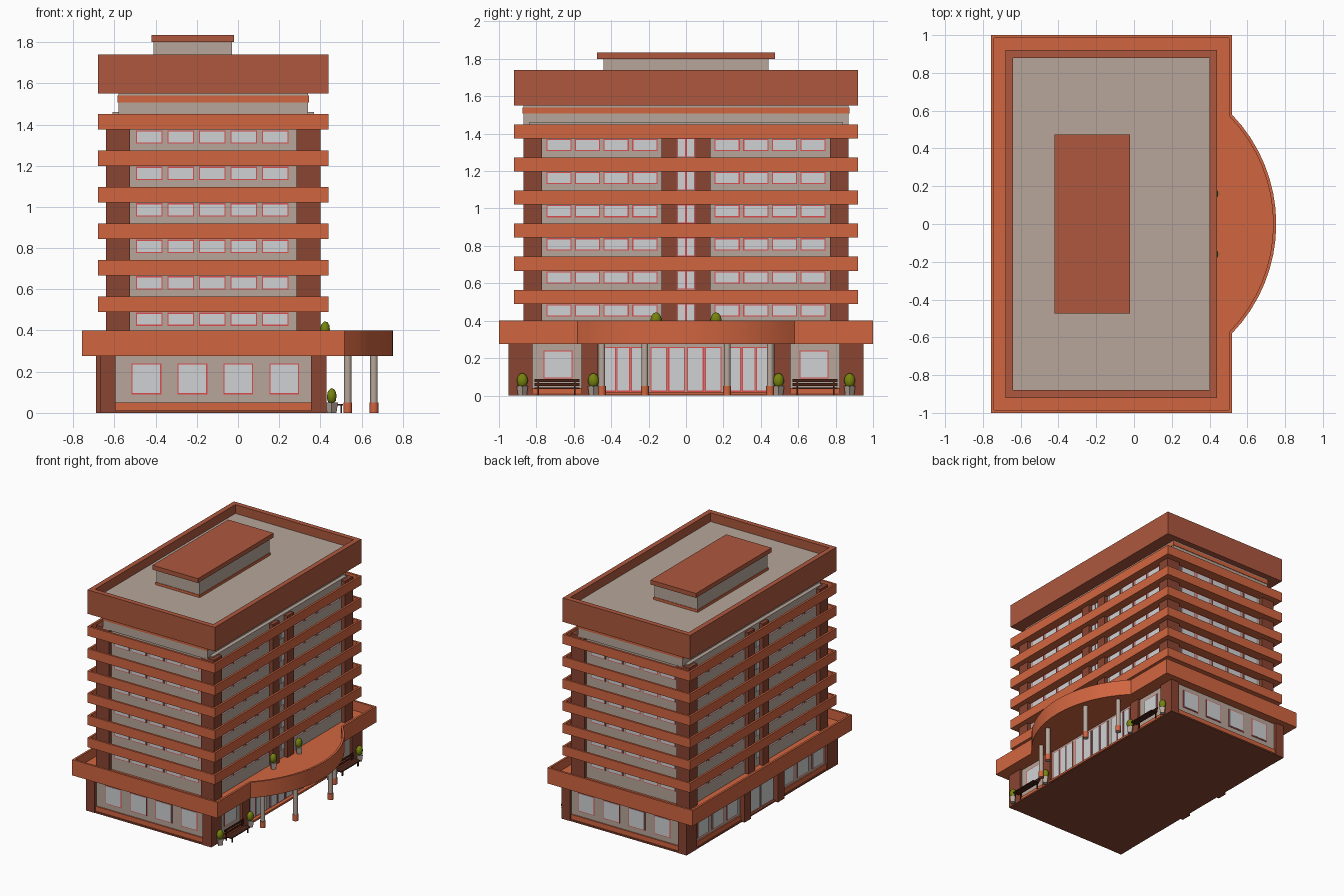
import bpy, bmesh, math
from mathutils import Matrix

cube = bpy.data.objects.get("Cube")
if cube:
    bpy.data.objects.remove(cube)


def material(name, r, g, b):
    m = bpy.data.materials.new(name)
    m.use_nodes = True
    col = tuple((c / 255) ** 2.2 for c in (r, g, b)) + (1,)
    m.diffuse_color = col
    m.node_tree.nodes["Principled BSDF"].inputs["Base Color"].default_value = col
    return m


ORANGE = material("terracotta_orange", 208, 101, 66)
RUST = material("rust_parapet", 172, 88, 64)
BROWN = material("brown_pier", 136, 70, 52)
BEIGE = material("beige_plaster", 182, 165, 153)
GLASS = material("pale_glass", 206, 208, 210)
RED = material("red_frame", 218, 78, 78)
GREEN = material("olive_leaf", 118, 130, 22)
WOOD = material("dark_wood", 74, 40, 30)
CX = -0.12


def finish(name, bm, *mats):
    me = bpy.data.meshes.new(name)
    bm.to_mesh(me)
    bm.free()
    for m in mats:
        me.materials.append(m)
    ob = bpy.data.objects.new(name, me)
    bpy.context.collection.objects.link(ob)
    return ob


def boxes(name, mat, items):
    """One object from boxes given as (x0, x1, y0, y1, z0, z1)."""
    bm = bmesh.new()
    for x0, x1, y0, y1, z0, z1 in items:
        mid = Matrix.Translation(((x0 + x1) / 2, (y0 + y1) / 2, (z0 + z1) / 2))
        size = Matrix.Diagonal((abs(x1 - x0), abs(y1 - y0), abs(z1 - z0), 1))
        bmesh.ops.create_cube(bm, size=1, matrix=mid @ size)
    return finish(name, bm, mat)


def block(hx, hy, z0, z1):
    return (CX - hx, CX + hx, -hy, hy, z0, z1)


def rect(hx, hy):
    return [(CX - hx, -hy), (CX + hx, -hy), (CX + hx, hy), (CX - hx, hy)]


def tray(name, outline, z0, z1, rim, depth, mat, floor_mat):
    """Slab with a raised rim around a sunken floor."""
    bm = bmesh.new()
    base = bm.faces.new([bm.verts.new((x, y, z0)) for x, y in outline])
    top = bmesh.ops.extrude_face_region(bm, geom=[base], use_keep_orig=True)["geom"]
    bmesh.ops.translate(bm, vec=(0, 0, z1 - z0),
                        verts=[v for v in top if isinstance(v, bmesh.types.BMVert)])
    bmesh.ops.recalc_face_normals(bm, faces=bm.faces)
    face = max(bm.faces, key=lambda f: f.calc_center_median().z)
    bmesh.ops.inset_region(bm, faces=[face], thickness=rim, use_even_offset=True)
    floor = bmesh.ops.extrude_discrete_faces(bm, faces=[face])["faces"][0]
    bmesh.ops.translate(bm, vec=(0, 0, -depth), verts=floor.verts)
    floor.material_index = 1
    return finish(name, bm, mat, floor_mat)


def on_wall(side, u0, u1, z0, z1, d0, d1):
    """Box on a wall: u runs along the wall, d is distance out from the centre."""
    if side in ("front", "back"):
        s = -1 if side == "front" else 1
        return (u0, u1, s * d0, s * d1, z0, z1)
    s = 1 if side == "right" else -1
    return (CX + s * d0, CX + s * d1, u0, u1, z0, z1)


frames, panes = [], []


def window(side, u, w, z0, z1, d, edge=0.006):
    frames.append(on_wall(side, u - w / 2, u + w / 2, z0, z1, d - 0.01, d + 0.004))
    panes.append(on_wall(side, u - w / 2 + edge, u + w / 2 - edge,
                         z0 + edge, z1 - edge, d - 0.01, d + 0.007))


# Ground floor: core, corner piers, base strips
boxes("ground_wall", BEIGE, [block(0.53, 0.93, 0.002, 0.30)])
boxes("ground_underside", BROWN, [block(0.548, 0.948, 0, 0.012)])
piers = []
for sx in (-1, 1):
    for sy in (-1, 1):
        piers.append((CX + sx * 0.475, CX + sx * 0.55, sy * 0.82, sy * 0.95, 0, 0.30))
for s in (-1, 1):
    piers.append(on_wall("right", s * 0.47, s * 0.56, 0, 0.30, 0.50, 0.55))
    piers.append(on_wall("left", s * 0.17, s * 0.25, 0, 0.28, 0.50, 0.57))
piers.append(on_wall("left", -0.25, 0.25, 0.24, 0.28, 0.50, 0.57))
boxes("ground_piers", BROWN, piers)
strips = [block(0.475, 0.94, 0.003, 0.05)]
strips += [on_wall("left", s * 0.25, s * 0.82, 0.003, 0.05, 0.5, 0.54) for s in (-1, 1)]
strips += [on_wall("right", s * 0.56, s * 0.82, 0.003, 0.04, 0.5, 0.54) for s in (-1, 1)]
strips += [on_wall("right", -0.47, 0.47, 0.003, 0.018, 0.5, 0.56)]
boxes("base_strips", ORANGE, strips)

# Ground floor windows and entrance doors
for side in ("front", "back"):
    for i in range(4):
        window(side, CX + 0.01 + (i - 1.5) * 0.223, 0.145, 0.09, 0.24, 0.93)
for s in (-1, 1):
    window("right", s * 0.685, 0.155, 0.09, 0.24, 0.53)
    for u in (0.35, 0.535, 0.72):
        window("left", s * u, 0.14, 0.07, 0.24, 0.53)
    window("left", s * 0.085, 0.16, 0.02, 0.24, 0.53)
    for u in (0.05, 0.145, 0.26, 0.335, 0.41):
        window("right", s * u, 0.09 if u < 0.2 else 0.072, 0.02, 0.26, 0.53)

# Entrance canopy: rimmed slab with a bowed front
sag, half = 0.235, 0.58
R = (half ** 2 + sag ** 2) / (2 * sag)
a = math.asin(half / R)
x_edge = CX + 0.638
bow = [(x_edge + sag - R + R * math.cos(t), R * math.sin(t))
       for t in (-a + 2 * a * i / 16 for i in range(17))]
corners = rect(0.638, 1.0)
canopy = tray("canopy", corners[:2] + bow + corners[2:], 0.275, 0.40, 0.016, 0.075, ORANGE, ORANGE)

# Tower: core, corner piers, central piers
boxes("tower_wall", BEIGE, [block(0.49, 0.84, 0.30, 1.46)])
piers = []
for sx in (-1, 1):
    for sy in (-1, 1):
        piers.append((CX + sx * 0.405, CX + sx * 0.52, sy * 0.77, sy * 0.87, 0.31, 1.45))
    for s in (-1, 1):
        piers.append((CX + sx * 0.45, CX + sx * 0.52, s * 0.05, s * 0.13, 0.31, 1.45))
boxes("tower_piers", BROWN, piers)

# Balcony bands and windows, floor by floor
for i in range(6):
    z = 0.49 + i * 0.177
    tray("balcony_band_%d" % (i + 1), rect(0.56, 0.92), z, z + 0.075, 0.016, 0.05, ORANGE, ORANGE)
    for side in ("front", "back"):
        for k in range(5):
            window(side, CX - 0.005 + (k - 2) * 0.153, 0.13, z - 0.068, z - 0.003, 0.84)
    for side in ("left", "right"):
        for s in (-1, 1):
            for k in range(4):
                window(side, s * (0.22 + k * 0.153), 0.135, z - 0.068, z - 0.003, 0.49)
            window(side, s * 0.024, 0.046, z - 0.10, z, 0.49, 0.004)
boxes("window_frames", RED, frames)
boxes("window_glass", GLASS, panes)

# Top storey and roof
boxes("top_storey", BEIGE, [block(0.46, 0.87, 1.44, 1.56)])
boxes("top_storey_stripe", ORANGE, [block(0.464, 0.874, 1.508, 1.54)])
tray("roof_parapet", rect(0.56, 0.92), 1.55, 1.74, 0.04, 0.07, RUST, BEIGE)
boxes("roof_house", BEIGE, [(-0.41, -0.03, -0.44, 0.44, 1.66, 1.80)])
boxes("roof_house_stripe", ORANGE, [(-0.414, -0.026, -0.444, 0.444, 1.66, 1.69)])
boxes("roof_house_cap", RUST, [(-0.42, -0.02, -0.475, 0.475, 1.80, 1.835)])


# Entrance columns with coloured feet
def cone(name, mat, x, y, z0, z1, r0, r1, n=16):
    bm = bmesh.new()
    bmesh.ops.create_cone(bm, cap_ends=True, segments=n, radius1=r0, radius2=r1, depth=z1 - z0,
                          matrix=Matrix.Translation((x, y, (z0 + z1) / 2)))
    ob = finish(name, bm, mat)
    smooth.append(ob)
    return ob


smooth = [canopy]
for s in (-1, 1):
    for x, y in ((0.66, 0.22), (0.533, 0.45)):
        cone("column", BEIGE, x, s * y, 0, 0.29, 0.018, 0.018)
        cone("column_foot", ORANGE, x, s * y, 0, 0.05, 0.021, 0.021)

# Planters with shrubs
for x, y, z in ((0.455, 0.875, 0), (0.455, 0.495, 0), (0.423, 0.16, 0.325)):
    for s in (-1, 1):
        cone("planter", BEIGE, x, s * y, z, z + 0.05, 0.023, 0.03, 4).rotation_euler = (0, 0, 0)
        bm = bmesh.new()
        bmesh.ops.create_icosphere(bm, subdivisions=2, radius=1, matrix=Matrix.Translation(
            (x, s * y, z + 0.08)) @ Matrix.Diagonal((0.024, 0.03, 0.04, 1)))
        smooth.append(finish("shrub", bm, GREEN))

# Benches
for s in (-1, 1):
    y0, y1 = s * 0.57, s * 0.81
    parts = [(0.455, 0.51, y0, y1, 0.035, 0.043), (0.447, 0.453, y0, y1, 0.05, 0.066),
             (0.444, 0.45, y0, y1, 0.072, 0.088)]
    for y in (0.59, 0.785):
        parts += [(0.446, 0.454, s * y, s * (y + 0.01), 0, 0.085),
                  (0.498, 0.506, s * y, s * (y + 0.01), 0, 0.036)]
    boxes("bench", WOOD, parts)

# Smooth the round parts
for ob in bpy.context.selected_objects:
    ob.select_set(False)
for ob in smooth:
    ob.select_set(True)
bpy.context.view_layer.objects.active = canopy
bpy.ops.object.shade_smooth_by_angle(angle=math.radians(35))
